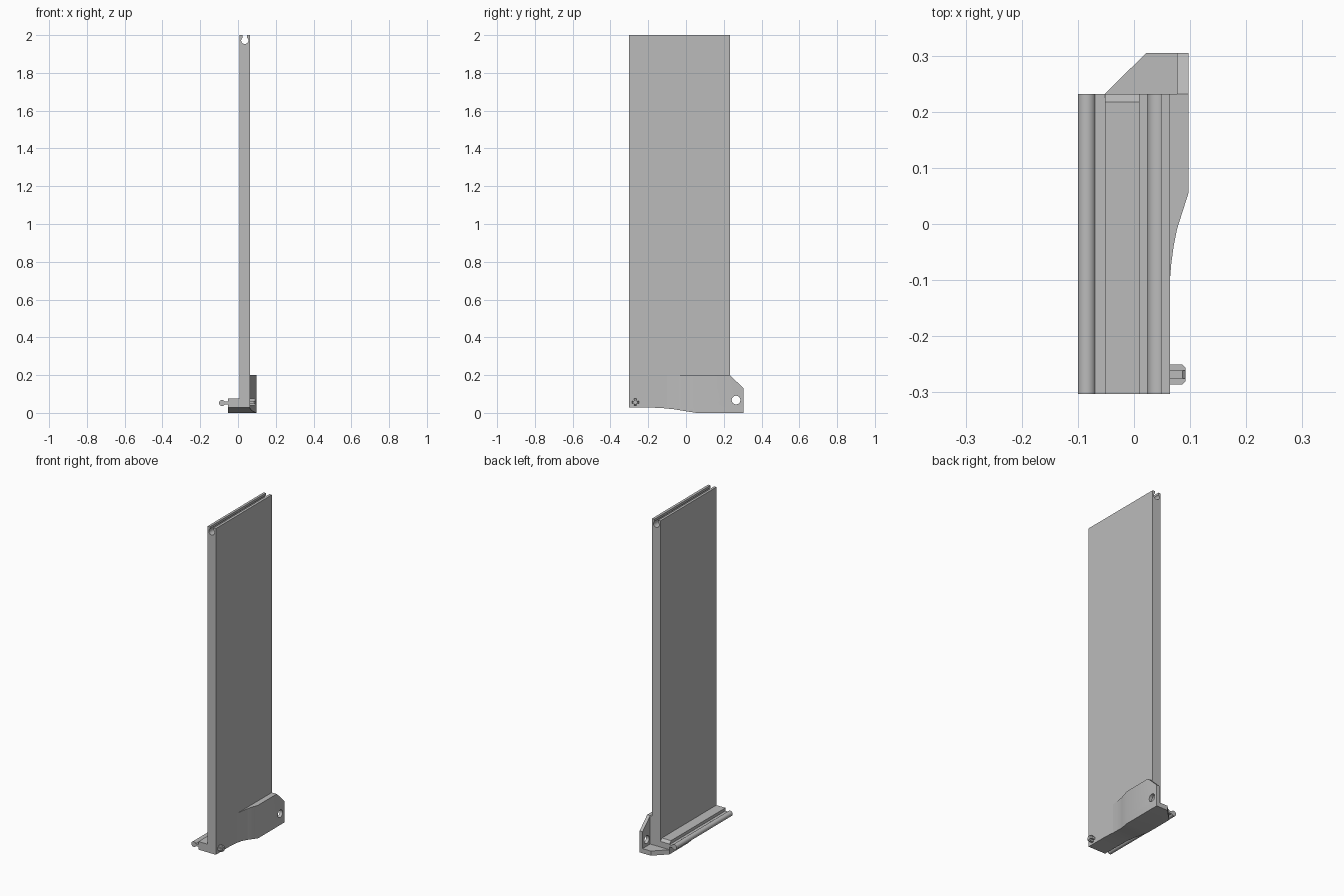
import bpy, bmesh
from math import sin, cos, asin, pi, radians

cube = bpy.data.objects.get("Cube")
if cube:
    bpy.data.objects.remove(cube, do_unlink=True)

grey = bpy.data.materials.new("light_grey")
grey.use_nodes = True
grey.diffuse_color = (0.5, 0.5, 0.5, 1)
grey.node_tree.nodes["Principled BSDF"].inputs["Base Color"].default_value = (0.5, 0.5, 0.5, 1)


def prism(name, points, axis, start, end):
    """Extrude a flat outline along one axis."""
    place = {"x": lambda p, d: (d, p[0], p[1]),
             "y": lambda p, d: (p[0], d, p[1]),
             "z": lambda p, d: (p[0], p[1], d)}[axis]
    bm = bmesh.new()
    low = [bm.verts.new(place(p, start)) for p in points]
    high = [bm.verts.new(place(p, end)) for p in points]
    bm.faces.new(low)
    bm.faces.new(high)
    n = len(points)
    for i in range(n):
        j = (i + 1) % n
        bm.faces.new((low[i], low[j], high[j], high[i]))
    bmesh.ops.recalc_face_normals(bm, faces=bm.faces)
    mesh = bpy.data.meshes.new(name)
    bm.to_mesh(mesh)
    bm.free()
    mesh.materials.append(grey)
    obj = bpy.data.objects.new(name, mesh)
    bpy.context.collection.objects.link(obj)
    return obj


def arc(cx, cy, r, a, b, steps=28):
    return [(cx + r * cos(a + (b - a) * i / steps),
             cy + r * sin(a + (b - a) * i / steps)) for i in range(steps + 1)]


def select(obj):
    bpy.ops.object.select_all(action="DESELECT")
    obj.select_set(True)
    bpy.context.view_layer.objects.active = obj


def boolean(obj, cutter, operation):
    mod = obj.modifiers.new(operation.lower(), "BOOLEAN")
    mod.operation, mod.object, mod.solver = operation, cutter, "EXACT"
    select(obj)
    bpy.ops.object.modifier_apply(modifier=mod.name)


FRONT, BACK, TAIL = -0.303, 0.232, 0.305
LEFT, RIGHT, STEP = 0.097, -0.052, 0.009
FACE, BASE, TOP = 0.064, 0.028, 2.0

# Tall panel with a keyhole channel along its top edge
mid, channel_z, channel_r, slot = 0.036, 1.972, 0.019, 0.012
a = pi / 2 - asin(slot / channel_r)
panel = prism("panel", [(STEP, BASE), (FACE, BASE), (FACE, TOP), (mid + slot, TOP)]
              + arc(mid, channel_z, channel_r, a, -pi - a)
              + [(mid - slot, TOP), (STEP, TOP)], "y", FRONT, BACK)

# Ledge beside the panel, with a chamfered rear edge
ledge = prism("ledge", [(FRONT, BASE), (BACK, BASE), (BACK, 0.062), (0.217, 0.077),
                        (FRONT, 0.077)], "x", RIGHT, STEP)

# Round connecting bead on a thin neck
bead_r, neck = 0.016, 0.007
a = asin(neck / bead_r)
bead = prism("connecting_bead", arc(-0.084, 0.052, bead_r, a, 2 * pi - a)
             + [(RIGHT, 0.052 - neck), (RIGHT, 0.052 + neck)], "y", FRONT, BACK)

# Side outline shared by the base and the bracket
side = prism("side_cutter", [(FRONT - 0.1, BASE), (-0.17, 0.0275), (-0.12, 0.025),
                             (-0.06, 0.019), (0, 0.0085), (0.055, 0), (TAIL, 0),
                             (TAIL, 0.13), (BACK, 0.2), (FRONT - 0.1, 0.2)], "x", -0.3, 0.3)
flare = [(FACE, -0.1), (0.0665, -0.07), (0.0705, -0.04), (0.077, -0.008), (LEFT, 0.055)]

# Base plate with an angled tail
base = prism("base_plate", [(RIGHT, FRONT), (FACE, FRONT)] + flare
             + [(LEFT, TAIL), (0.022, TAIL), (RIGHT, BACK)], "z", -0.02, BASE)
boolean(base, side, "INTERSECT")

# Flared mounting bracket with a bolt hole
bracket = prism("mounting_bracket", flare + [(LEFT, TAIL), (0.077, TAIL), (0.077, BACK),
                                             (FACE, BACK)], "z", BASE, 0.25)
hole = prism("hole_cutter", arc(0.265, 0.068, 0.023, 0, 2 * pi, 32)[:-1], "x", 0.05, 0.12)
boolean(bracket, side, "INTERSECT")
boolean(bracket, hole, "DIFFERENCE")
for cutter in (side, hole):
    bpy.data.objects.remove(cutter, do_unlink=True)

# Cross-shaped locating pin with chamfered tips
h, w, py, pz, tip = 0.018, 0.007, -0.268, 0.057, 0.092
quarter = [(h, -w), (h, w), (w, w)]
cross = []
for k in range(4):
    c, s = cos(k * pi / 2), sin(k * pi / 2)
    cross += [(py + u * c - v * s, pz + u * s + v * c) for u, v in quarter]
pin = prism("locating_pin", cross, "x", FACE, tip)
bm = bmesh.new()
bm.from_mesh(pin.data)
ends = [e for e in bm.edges if all(v.co.x > tip - 0.001 for v in e.verts)
        and (all(abs(v.co.y - py) > h - 0.001 for v in e.verts)
             or all(abs(v.co.z - pz) > h - 0.001 for v in e.verts))]
bmesh.ops.bevel(bm, geom=ends, offset=0.006, segments=1, affect="EDGES")
bm.to_mesh(pin.data)
bm.free()

for obj in (panel, ledge, bead, base, bracket, pin):
    select(obj)
    bpy.ops.object.shade_smooth_by_angle(angle=radians(25))
